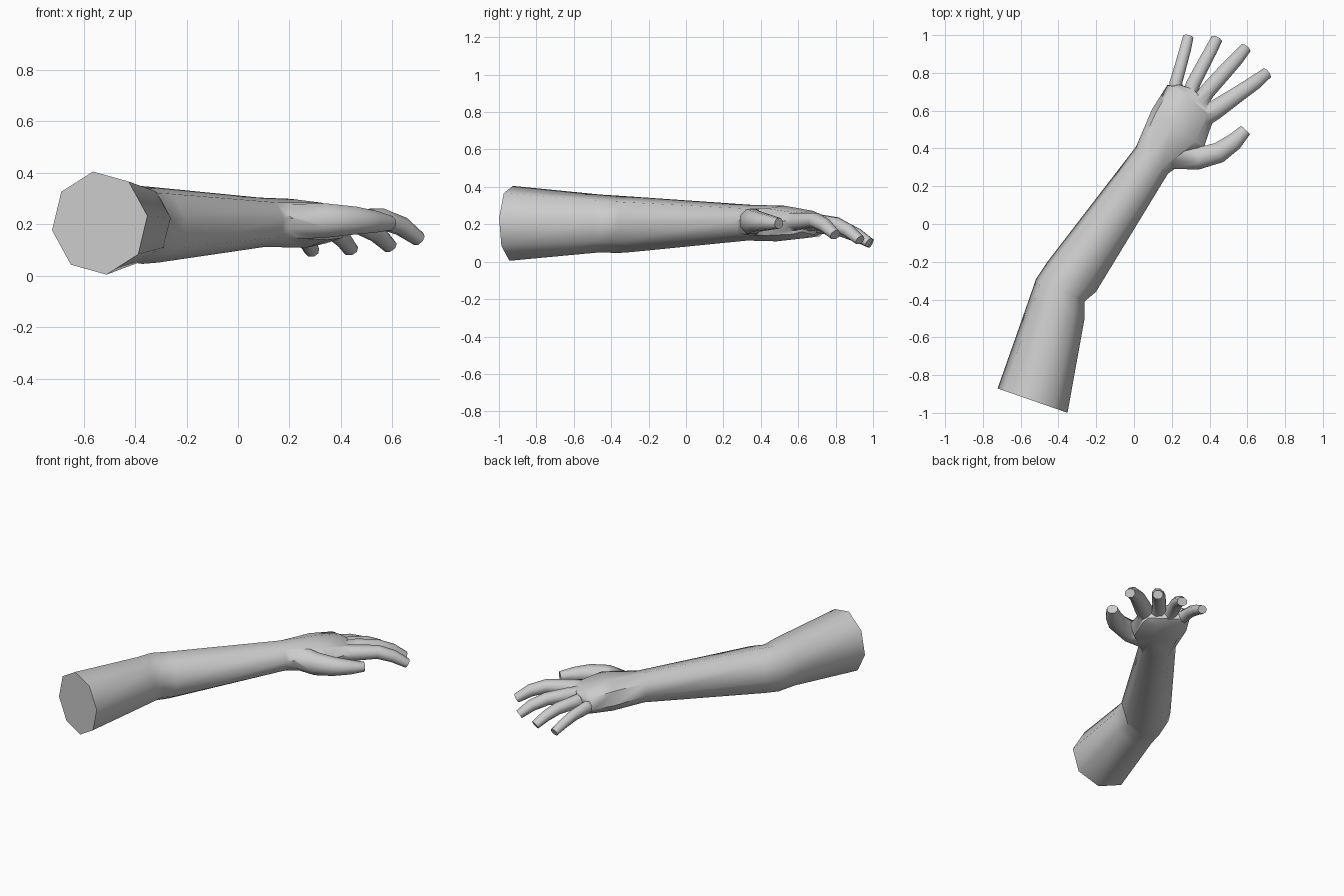
import bpy, bmesh, math
from mathutils import Vector

if "Cube" in bpy.data.objects:
    bpy.data.objects.remove(bpy.data.objects["Cube"])


def loft(name, rings):
    """Skin equal-sized rings and cap both ends."""
    bm = bmesh.new()
    vs = [[bm.verts.new(p) for p in ring] for ring in rings]
    n = len(vs[0])
    for a, b in zip(vs, vs[1:]):
        for i in range(n):
            j = (i + 1) % n
            bm.faces.new((a[i], a[j], b[j], b[i]))
    bm.faces.new(vs[0])
    bm.faces.new(vs[-1])
    bmesh.ops.recalc_face_normals(bm, faces=bm.faces)
    me = bpy.data.meshes.new(name)
    bm.to_mesh(me)
    bm.free()
    ob = bpy.data.objects.new(name, me)
    bpy.context.collection.objects.link(ob)
    return ob


def limb_ring(lx, ly, rx, ry, top, bottom, bow=0, square=1):
    """Upright octagon spanning a left and a right point; bow pushes its middle forward."""
    left, right = Vector((lx, ly, 0)), Vector((rx, ry, 0))
    mid, half = (left + right) / 2, (right - left) / 2
    fwd = Vector((-half.y, half.x, 0)).normalized()
    pts = []
    for k in range(8):
        a = math.radians(45 * k + 8)
        c, s = math.cos(a), math.sin(a)
        u = math.copysign(abs(c) ** square, c)
        v = math.copysign(abs(s) ** square, s)
        z = (top + bottom) / 2 + v * (top - bottom) / 2
        pts.append(mid + half * u + fwd * bow * (1 - u * u) + Vector((0, 0, z)))
    return pts


def finger(name, path):
    """Octagonal tube along (x, y, z, half width, half height) stations."""
    pts = [Vector(p[:3]) for p in path]
    rings = []
    for i, (x, y, z, w, h) in enumerate(path):
        d = (pts[min(i + 1, len(pts) - 1)] - pts[max(i - 1, 0)]).normalized()
        side = d.cross(Vector((0, 0, 1))).normalized()
        up = side.cross(d)
        ring = []
        for k in range(8):
            a = math.radians(45 * k + 22.5)
            ring.append(pts[i] + side * w * 1.06 * math.cos(a) + up * h * 1.06 * math.sin(a))
        rings.append(ring)
    return loft(name, rings)


# upper arm, elbow, forearm and palm
arm = loft("arm", [limb_ring(*r) for r in (
    (-.724, -.87, -.35, -1.0, .407, .003),
    (-.565, -.42, -.26, -.50, .360, .048),
    (-.52, -.29, -.26, -.41, .353, .045),
    (-.46, -.20, -.20, -.36, .348, .050),
    (.01, .41, .18, .265, .305, .112),
    (.095, .61, .37, .40, .300, .108, 0, .8),
    (.175, .735, .42, .55, .272, .125, .02, .7),
    (.22, .74, .41, .60, .245, .145, .035, .7))])

# thumb and fingers
digits = [
    finger("thumb", [(.19, .37, .21, .08, .07), (.34, .347, .215, .06, .068),
                     (.45, .378, .215, .056, .055), (.53, .435, .21, .047, .042),
                     (.59, .497, .205, .033, .028)]),
    finger("index_finger", [(.33, .53, .21, .045, .05), (.43, .605, .215, .052, .046),
                            (.555, .69, .222, .043, .040), (.635, .745, .193, .039, .036),
                            (.702, .798, .143, .031, .027)]),
    finger("middle_finger", [(.30, .58, .205, .045, .05), (.39, .705, .21, .043, .044),
                             (.475, .80, .20, .041, .038), (.54, .87, .165, .037, .034),
                             (.59, .93, .115, .031, .026)]),
    finger("ring_finger", [(.27, .62, .20, .045, .048), (.315, .745, .195, .038, .040),
                           (.365, .84, .18, .036, .036), (.405, .915, .145, .034, .032),
                           (.437, .978, .102, .031, .026)]),
    finger("little_finger", [(.22, .63, .195, .04, .044), (.222, .75, .185, .034, .038),
                             (.248, .84, .165, .032, .034), (.27, .92, .132, .031, .030),
                             (.287, .990, .097, .028, .025)]),
]

# weld the digits onto the hand
bpy.context.view_layer.objects.active = arm
arm.select_set(True)
for d in digits:
    m = arm.modifiers.new(d.name, 'BOOLEAN')
    m.operation, m.solver, m.object = 'UNION', 'EXACT', d
    bpy.ops.object.modifier_apply(modifier=m.name)
    bpy.data.objects.remove(d)
bpy.ops.object.shade_smooth_by_angle(angle=math.radians(50))
